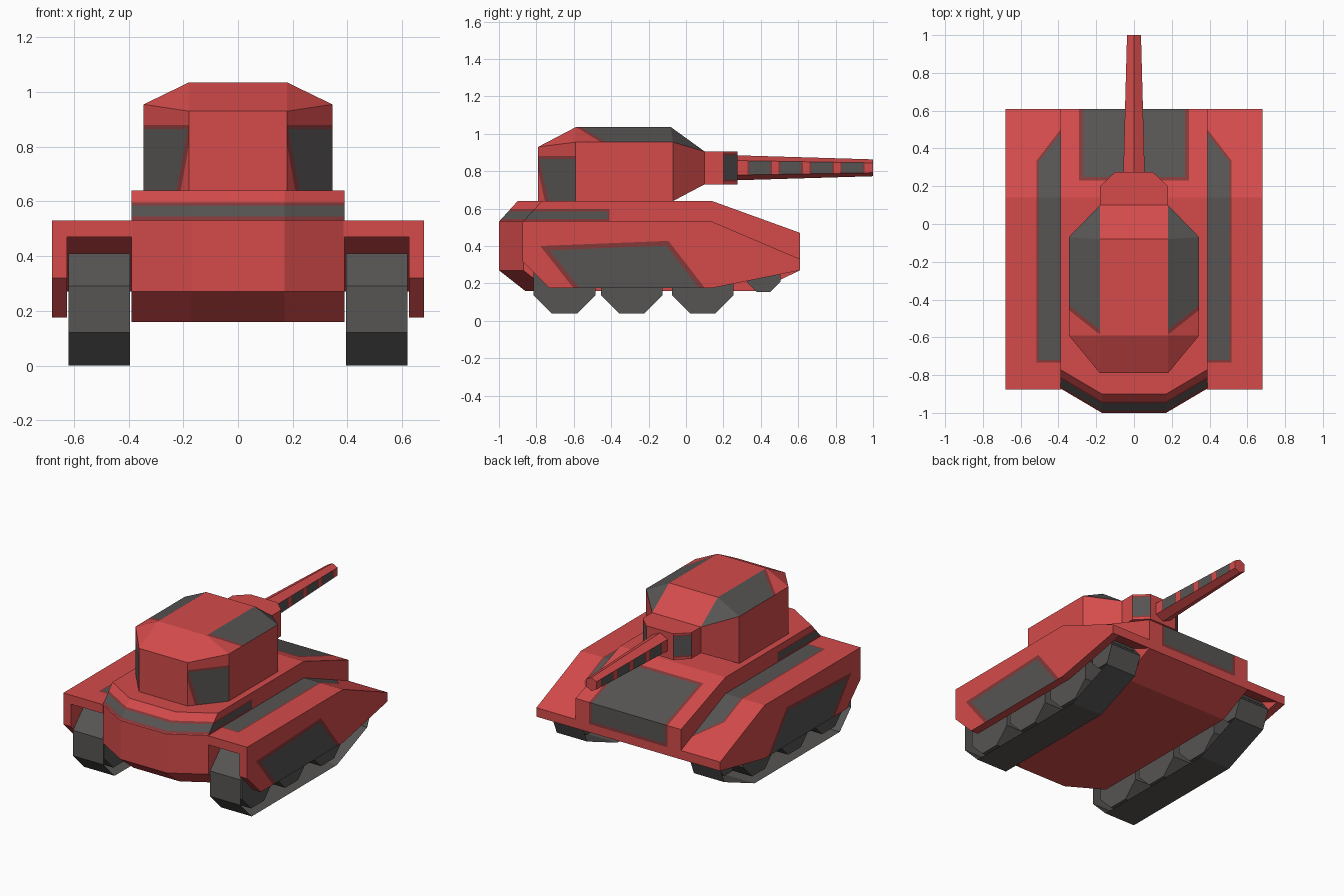
import bpy, bmesh, math
from mathutils import Vector, Matrix

if "Cube" in bpy.data.objects:
    bpy.data.objects.remove(bpy.data.objects["Cube"])


def material(name, color):
    m = bpy.data.materials.new(name)
    m.diffuse_color = (*color, 1)
    m.use_nodes = True
    m.node_tree.nodes["Principled BSDF"].inputs["Base Color"].default_value = m.diffuse_color
    return m


MATS = [material("red paint", (0.66, 0.07, 0.07)),
        material("dark red edging", (0.24, 0.04, 0.04)),
        material("charcoal", (0.095, 0.09, 0.087))]
RED, EDGE, CHARCOAL = range(3)


def finish(bm, name, mat=RED, mirror=False):
    bmesh.ops.recalc_face_normals(bm, faces=bm.faces)
    for f in bm.faces:
        f.material_index = mat
    me = bpy.data.meshes.new(name)
    bm.to_mesh(me)
    bm.free()
    for m in MATS:
        me.materials.append(m)
    ob = bpy.data.objects.new(name, me)
    bpy.context.collection.objects.link(ob)
    if mirror:
        ob.modifiers.new("Mirror", 'MIRROR').use_mirror_merge = False
    return ob


def solid(name, half_points):
    """Convex block, symmetric about x = 0."""
    bm = bmesh.new()
    for x, y, z in half_points:
        for s in ((1, -1) if x else (1,)):
            bm.verts.new((s * x, y, z))
    bmesh.ops.convex_hull(bm, input=bm.verts)
    bmesh.ops.dissolve_limit(bm, angle_limit=0.02, verts=bm.verts, edges=bm.edges)
    return finish(bm, name)


def prism(name, profile, x0, x1, mat=RED, wall=0):
    """Side profile (y, z) extruded from x0 to x1, optionally a hollow band; mirrored."""
    bm = bmesh.new()
    face = bm.faces.new([bm.verts.new((x0, y, z)) for y, z in profile])
    if wall:
        bmesh.ops.inset_individual(bm, faces=[face], thickness=wall)
        bmesh.ops.delete(bm, geom=[face], context='FACES_ONLY')
    r = bmesh.ops.extrude_face_region(bm, geom=bm.faces[:])
    bmesh.ops.translate(bm, vec=(x1 - x0, 0, 0),
                        verts=[v for v in r["geom"] if isinstance(v, bmesh.types.BMVert)])
    return finish(bm, name, mat, True)


def paint(ob, test, planes, margin=0.02):
    """Cut a charcoal panel with dark edging; planes are (point, outward normal)."""
    bm = bmesh.new()
    bm.from_mesh(ob.data)
    planes = [(Vector(p), Vector(n).normalized()) for p, n in planes]
    for off, mat in ((margin, EDGE), (0, CHARCOAL)):
        done = []

        def inside():
            return [f for f in bm.faces if test(f.normal) and all(
                (f.calc_center_median() - p).dot(n) < 0 for p, n in done)]
        for p, n in planes:
            p = p + n * off
            faces = inside()
            geom = set(faces)
            for f in faces:
                geom.update(f.edges, f.verts)
            bmesh.ops.bisect_plane(bm, geom=list(geom), plane_co=p, plane_no=n)
            bm.normal_update()
            done.append((p, n))
        for f in inside():
            f.material_index = mat
    bm.to_mesh(ob.data)
    bm.free()


# Hull with faceted rear, front panel and rear vent band
hull = solid("hull", [
    (.39, -.77, .64), (.17, -.90, .64), (.39, .14, .64),
    (.39, -.87, .53), (.17, -1, .53), (.39, -.87, .27), (.17, -1, .27),
    (.39, -.73, .16), (.17, -.86, .16),
    (.39, .61, .47), (.39, .61, .27), (.39, .38, .16)])
paint(hull, lambda n: n.y > .2 and n.z > -.1,
      [((.27, 0, 0), (1, 0, 0)), ((-.27, 0, 0), (-1, 0, 0)),
       ((0, .25, 0), (0, -1, 0)), ((0, 0, .345), (0, 0, -1))])
paint(hull, lambda n: abs(n.z) < .9 and n.y < .1,
      [((0, 0, .585), (0, 0, 1)), ((0, 0, .545), (0, 0, -1)),
       ((0, -.42, 0), (0, 1, 0))], .012)

# Fenders: bent top plate with strip, and side skirt with panel
fender = prism("fender_top", [(-.875, .53), (.14, .53), (.61, .33), (.61, .27),
                              (.14, .47), (-.875, .47)], .385, .64)
paint(fender, lambda n: n.z > .5,
      [((.505, 0, 0), (1, 0, 0)), ((0, -.72, 0), (0, -1, 0)),
       ((.505, .33, 0), (.13, .1, 0))], .012)
skirt = prism("side_skirt", [(-.875, .53), (.14, .53), (.61, .33), (.61, .27),
                             (.14, .175), (-.73, .175), (-.875, .32)], .625, .68)
paint(skirt, lambda n: n.x > .9,
      [((0, -.4, .39), (0, -.04, 1)), ((0, -.57, .175), (0, -.19, -.15)),
       ((0, .07, .175), (0, .2, .155))], .025)

# Running gear: hollow track band and octagonal wheels
prism("track", [(-.74, 0), (.16, 0), (.48, .13), (.53, .25), (.40, .41),
                (-.74, .41), (-.86, .29), (-.86, .12)], .395, .62, CHARCOAL, .04)
for i, (y, z, apothem) in enumerate(
        [(-.65, .205, .165), (-.29, .205, .165), (.09, .205, .165), (.415, .245, .09)]):
    r = apothem / math.cos(math.pi / 8)
    ring = [(y + r * math.cos(a), z + r * math.sin(a))
            for a in (math.pi / 8 + k * math.pi / 4 for k in range(8))]
    prism(f"wheel_{i + 1}", ring, .42, .60, CHARCOAL)

# Turret with dark roof sides and rear corner panels
turret = solid("turret", [
    (.18, -.79, .64), (.18, -.79, .93), (.345, -.59, .64), (.345, -.59, .955),
    (.345, -.07, .64), (.345, -.07, .955), (.18, .1, .73), (.18, .1, .905),
    (.18, -.59, 1.035), (.18, -.08, 1.035)])
for s in (1, -1):
    paint(turret, lambda n: n.x * s > .2 and n.z > .2,
          [((s * .18, -.56, 0), (s * .13, -.165, 0))])
    paint(turret, lambda n: n.x * s > .2 and n.y < -.2 and abs(n.z) < .1,
          [((0, 0, .865), (0, 0, 1)), ((s * .205, 0, .75), (-s, 0, -.18))], .015)

# Gun mantlet with dark corner faces
mantlet = solid("gun_mantlet", [(x, y, z) for z in (.73, .905)
                                for x, y in ((.18, .08), (.18, .20), (.10, .275))])
paint(mantlet, lambda n: abs(n.x) > .3 and n.y > .3,
      [((0, 0, .885), (0, 0, 1)), ((0, 0, .755), (0, 0, -1))], .01)

# Six-sided tapered barrel with four slots on each side
barrel = solid("gun_barrel", [
    (k * w, y, .818 + d * h) for y, w, h in ((.26, .057, .067), (1, .037, .045))
    for k, d in ((0, 1), (0, -1), (1, .58), (1, -.58))])
for y0, y1 in ((.34, .45), (.505, .615), (.67, .78), (.835, .945)):
    paint(barrel, lambda n: abs(n.x) > .95,
          [((0, y0, 0), (0, -1, 0)), ((0, y1, 0), (0, 1, 0))], .01)
